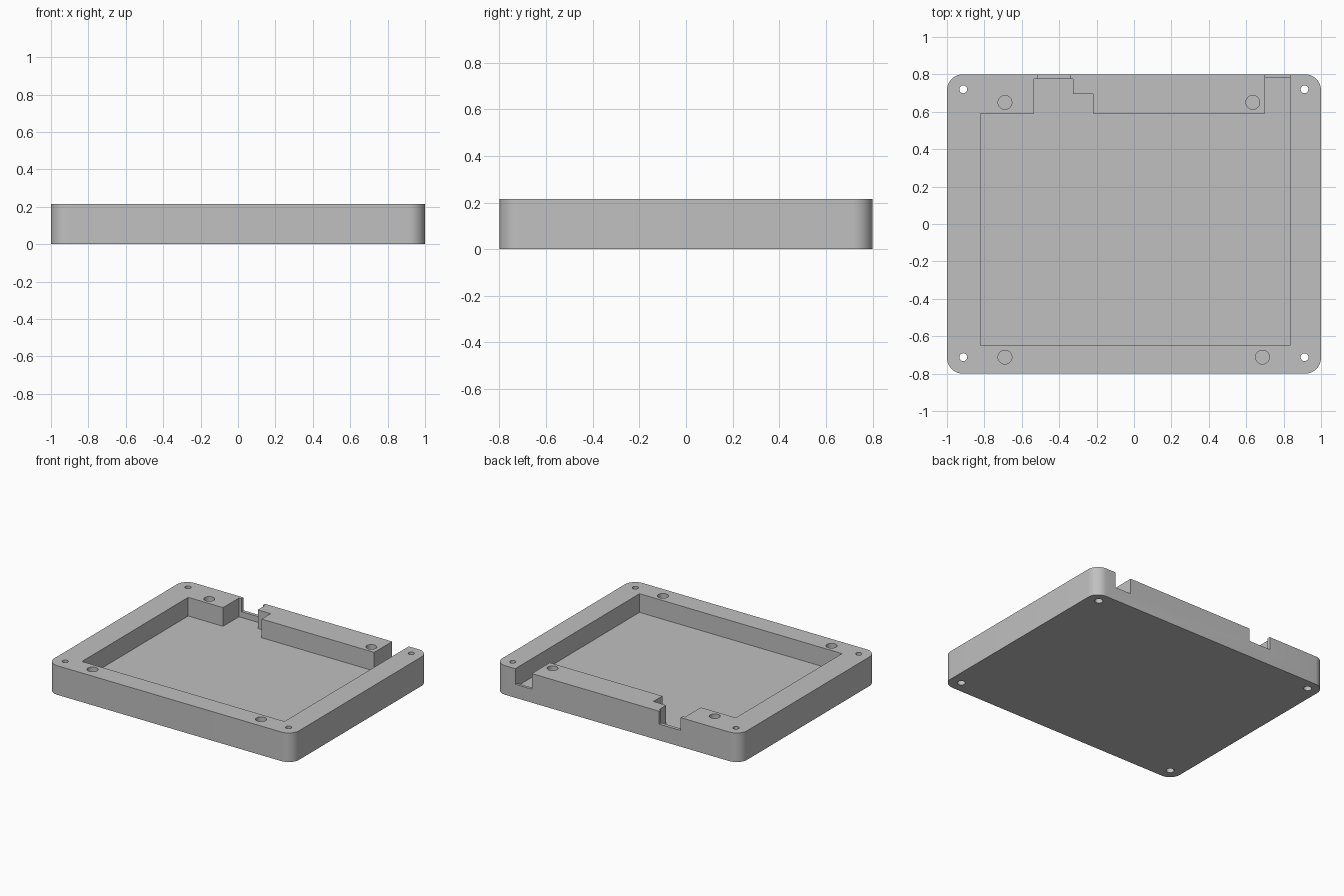
import bpy, bmesh, math

if "Cube" in bpy.data.objects:
    bpy.data.objects.remove(bpy.data.objects["Cube"])

H = 0.215        # tray height
FLOOR = 0.077    # pocket floor height
TOP = 0.3        # cutters reach above the rim


def prism(name, pts, z0, z1):
    """Extrude a closed outline (counter-clockwise) from z0 to z1."""
    bm = bmesh.new()
    face = bm.faces.new([bm.verts.new((x, y, z0)) for x, y in pts])
    ext = bmesh.ops.extrude_face_region(bm, geom=[face])
    for v in ext["geom"]:
        if isinstance(v, bmesh.types.BMVert):
            v.co.z = z1
    bmesh.ops.recalc_face_normals(bm, faces=bm.faces)
    mesh = bpy.data.meshes.new(name)
    bm.to_mesh(mesh)
    bm.free()
    ob = bpy.data.objects.new(name, mesh)
    bpy.context.collection.objects.link(ob)
    return ob


def box(x0, x1, y0, y1):
    return [(x0, y0), (x1, y0), (x1, y1), (x0, y1)]


def arc(cx, cy, r, a0, a1, n):
    return [(cx + r * math.cos(a0 + (a1 - a0) * i / n),
             cy + r * math.sin(a0 + (a1 - a0) * i / n)) for i in range(n + 1)]


def circle(cx, cy, r, n=32):
    return arc(cx, cy, r, 0, 2 * math.pi, n)[:-1]


# Tray body with rounded corners
R = 0.085
outline = []
for i, (sx, sy) in enumerate([(1, 1), (-1, 1), (-1, -1), (1, -1)]):
    a = i * math.pi / 2
    outline += arc(sx * (1 - R), sy * (0.8 - R), R, a, a + math.pi / 2, 10)
tray = prism("tray_body", outline, 0, H)

grey = bpy.data.materials.new("light grey")
grey.diffuse_color = (0.53, 0.53, 0.53, 1)
grey.use_nodes = True
grey.node_tree.nodes["Principled BSDF"].inputs["Base Color"].default_value = grey.diffuse_color
tray.data.materials.append(grey)
bpy.context.view_layer.objects.active = tray


def cut(pts, z0, z1):
    cutter = prism("cutter", pts, z0, z1)
    cutter.hide_render = True
    mod = tray.modifiers.new("cut", 'BOOLEAN')
    mod.operation = 'DIFFERENCE'
    mod.solver = 'EXACT'
    mod.object = cutter
    bpy.ops.object.modifier_apply(modifier=mod.name)
    bpy.data.objects.remove(cutter, do_unlink=True)


# Main pocket with its two bays at the back
cut([(-0.82, -0.65), (0.835, -0.65), (0.835, 0.78), (0.70, 0.78), (0.70, 0.59),
     (-0.22, 0.59), (-0.22, 0.695), (-0.325, 0.695), (-0.325, 0.775),
     (-0.535, 0.775), (-0.535, 0.59), (-0.82, 0.59)], FLOOR, TOP)

# Openings through the back wall
cut(box(0.70, 0.835, 0.75, 0.9), 0.10, TOP)
cut(box(-0.515, -0.34, 0.75, 0.9), 0.12, TOP)

# Corner screw holes, wider at the underside
for x, y in [(-0.913, 0.72), (0.912, 0.72), (-0.913, -0.712), (0.912, -0.712)]:
    cut(circle(x, y, 0.021), -0.1, TOP)
    cut(circle(x, y, 0.027), -0.1, 0.06)

# Blind holes in the rim
for x, y in [(-0.69, 0.65), (0.635, 0.65), (-0.69, -0.712), (0.687, -0.712)]:
    cut(circle(x, y, 0.037), 0.08, TOP)

# Smooth the rounded walls, keep edges sharp
tray.select_set(True)
bpy.ops.object.shade_smooth_by_angle(angle=math.radians(30))
